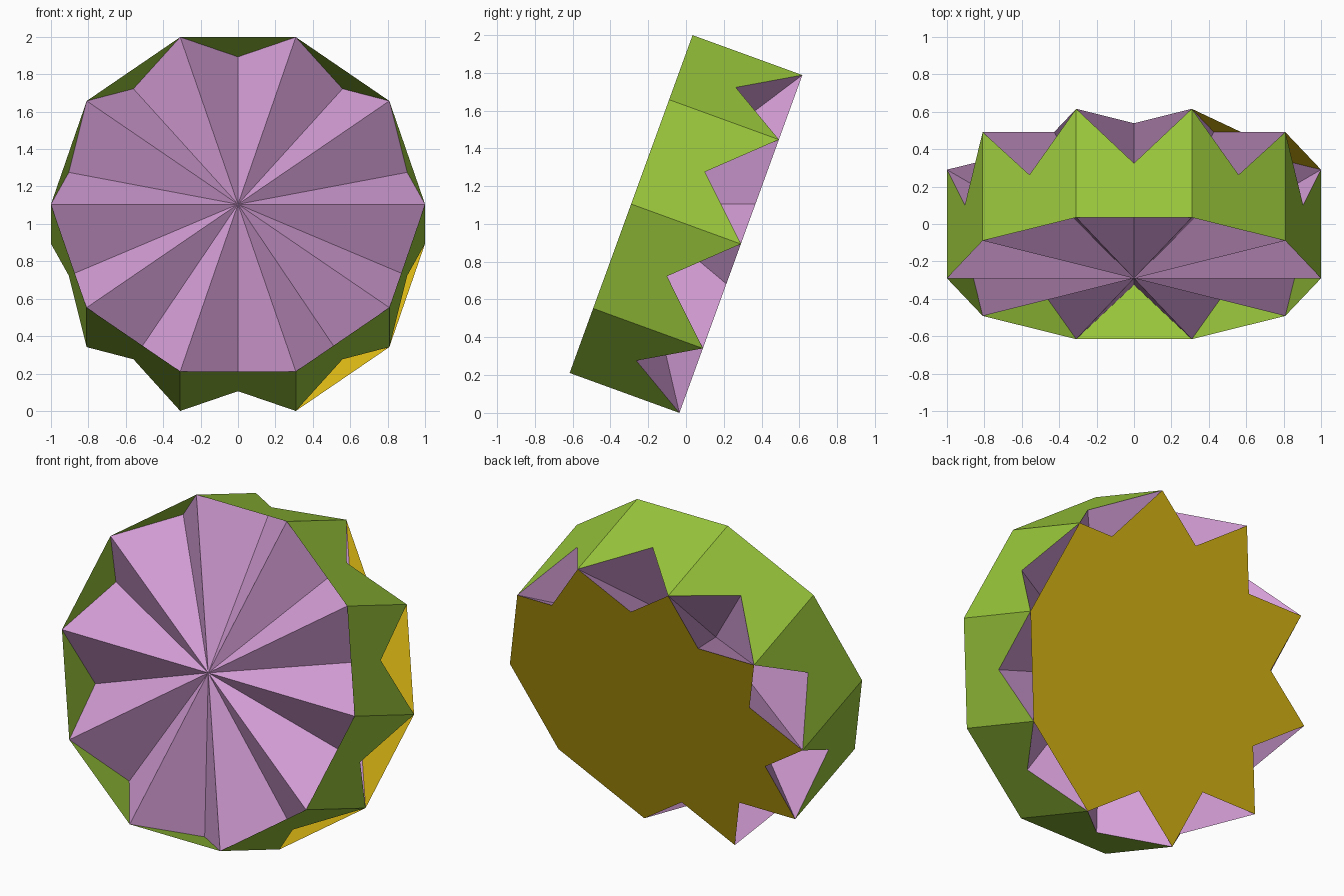
import bpy
import math

if "Cube" in bpy.data.objects:
    bpy.data.objects.remove(bpy.data.objects["Cube"])

TILT = math.radians(20)
SIDE = 2 * math.sin(math.pi / 10)      # edge of a ten-sided ring of radius 1
S, C = math.sin(TILT), math.cos(TILT)
MID_Y, MID_Z = SIDE / 2 * C, math.cos(math.pi / 10) * C + SIDE / 2 * S


def place(u, v, w):
    """Tilted disc frame: u across, v up the disc, w depth from its front."""
    w -= SIDE / 2
    return (u, v * S + w * C, MID_Z + v * C - w * S)


def ring(deg, w, r=1.0):
    a = math.radians(deg)
    return (r * math.cos(a), r * math.sin(a), w)


def material(name, rgb):
    m = bpy.data.materials.new(name)
    lin = [((c / 255 + 0.055) / 1.055) ** 2.4 for c in rgb]
    m.diffuse_color = (*lin, 1)
    m.use_nodes = True
    m.node_tree.nodes["Principled BSDF"].inputs["Base Color"].default_value = m.diffuse_color
    return m


def build(name, polygons, mat):
    verts, faces = [], []
    for poly in polygons:
        start = len(verts)
        verts += [place(*p) for p in poly]
        faces.append(list(range(start, len(verts)))[::-1])
    mesh = bpy.data.meshes.new(name)
    mesh.from_pydata(verts, [], faces)
    mesh.materials.append(mat)
    mesh.update()
    obj = bpy.data.objects.new(name, mesh)
    bpy.context.collection.objects.link(obj)
    return obj


green = material("leaf green", (153, 198, 59))
pink = material("orchid pink", (213, 158, 215))
yellow = material("mustard yellow", (216, 181, 20))

angles = range(0, 360, 36)
apothem = math.cos(math.pi / 10)

# Rim: ten square panels, each with a notch cut from the back edge to its centre
build("rim_panels", [
    [ring(a, 0), ring(a + 36, 0), ring(a + 36, SIDE),
     ring(a + 18, SIDE / 2, apothem), ring(a, SIDE)] for a in angles], green)

# Pleats: ten crossing sheets, from a front diameter to a back chord
build("pleated_sheets", [
    [ring(a, 0), ring(a + 180, 0), ring(a + 144, SIDE), ring(a + 36, SIDE)]
    for a in angles], pink)

# Back: ten-pointed star with a few of the gaps between points closed
inner = math.cos(math.radians(54)) / math.cos(math.radians(36))
star = []
for a in angles:
    star.append(ring(a, SIDE))
    if a == 36:
        star.append((0.573, math.sin(math.radians(36)), SIDE))   # half-closed gap
    elif a not in (0, 324, 288):
        star.append(ring(a + 18, SIDE, inner))
build("back_star", [star], yellow)
